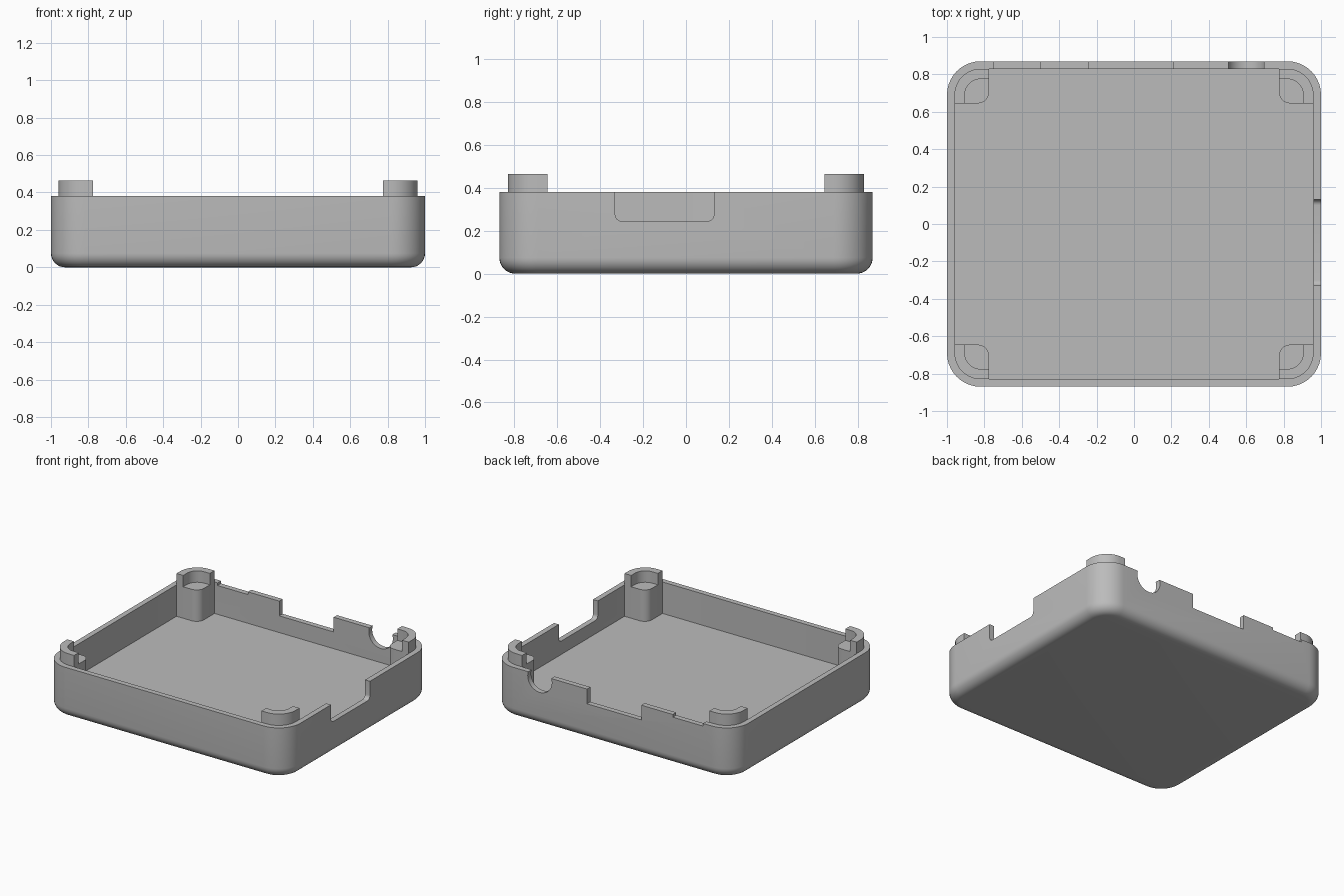
import bpy, bmesh, math

cube = bpy.data.objects.get("Cube")
if cube:
    bpy.data.objects.remove(cube, do_unlink=True)

grey = bpy.data.materials.new("plain grey")
grey.use_nodes = True
colour = (0.5, 0.5, 0.5, 1)
grey.diffuse_color = colour
grey.node_tree.nodes["Principled BSDF"].inputs["Base Color"].default_value = colour

HX, HY, RIM, WALL, CORNER, FILLET, FLOOR = 1.0, 0.87, 0.38, 0.04, 0.18, 0.075, 0.145
IX, IY, IR = HX - WALL, HY - WALL, CORNER - WALL


def arc(cx, cy, r, start, end, steps=10):
    angles = [math.radians(start + (end - start) * i / steps) for i in range(steps + 1)]
    return [(cx + r * math.cos(a), cy + r * math.sin(a)) for a in angles]


def rounded_rect(inset):
    r = CORNER - inset
    x, y = HX - CORNER, HY - CORNER
    return (arc(x, y, r, 0, 90) + arc(-x, y, r, 90, 180)
            + arc(-x, -y, r, 180, 270) + arc(x, -y, r, 270, 360))


def loft(name, rings):
    """Skin a closed solid through rings of 3D points."""
    bm = bmesh.new()
    loops = [[bm.verts.new(p) for p in ring] for ring in rings]
    n = len(loops[0])
    for a, b in zip(loops, loops[1:]):
        for i in range(n):
            j = (i + 1) % n
            bm.faces.new((a[i], a[j], b[j], b[i]))
    bm.faces.new(loops[0][::-1])
    bm.faces.new(loops[-1])
    bmesh.ops.recalc_face_normals(bm, faces=bm.faces)
    mesh = bpy.data.meshes.new(name)
    bm.to_mesh(mesh)
    bm.free()
    obj = bpy.data.objects.new(name, mesh)
    bpy.context.collection.objects.link(obj)
    mesh.materials.append(grey)
    return obj


def activate(obj):
    bpy.ops.object.select_all(action='DESELECT')
    obj.select_set(True)
    bpy.context.view_layer.objects.active = obj


def smooth(obj):
    activate(obj)
    bpy.ops.object.shade_smooth_by_angle(angle=math.radians(35))


def prism(name, outline, z0, z1):
    return loft(name, [[(x, y, z) for x, y in outline] for z in (z0, z1)])


# Open tray with filleted underside
rings = []
for i in range(9):
    a = math.radians(90 * i / 8)
    rings.append((FILLET * (1 - math.sin(a)), FILLET * (1 - math.cos(a))))
rings += [(0, RIM), (WALL, RIM), (WALL, FLOOR)]
tray = loft("tray", [[(x, y, z) for x, y in rounded_rect(inset)] for inset, z in rings])

# Openings: back wall profiles are (x, z), side wall profile is (y, z)
TOP = 0.5


def slot(a, b, z):
    return [(a, z), (b, z), (b, TOP), (a, TOP)]


back_cuts = [slot(-0.24, 0.21, 0.27), slot(-0.75, -0.5, 0.36),
             arc(0.6, 0.35, 0.1, 0, 348, 29)]
r = 0.03
side_cut = (arc(-0.33 + r, 0.245 + r, r, 180, 270, 6)
            + arc(0.13 - r, 0.245 + r, r, 270, 360, 6) + [(0.13, TOP), (-0.33, TOP)])
cutters = [loft("back_cutter", [[(x, y, z) for x, z in p] for y in (IY - 0.02, HY + 0.05)])
           for p in back_cuts]
cutters.append(loft("side_cutter", [[(x, y, z) for y, z in side_cut]
                                    for x in (IX - 0.02, HX + 0.05)]))
for cutter in cutters:
    cutter.hide_render = True
    activate(tray)
    mod = tray.modifiers.new("opening", 'BOOLEAN')
    mod.operation = 'DIFFERENCE'
    mod.solver = 'EXACT'
    mod.object = cutter
    bpy.ops.object.modifier_apply(modifier=mod.name)
    bpy.data.objects.remove(cutter, do_unlink=True)
smooth(tray)

# Corner pillars with raised locating lips
PX, PY, LIP = 0.775, 0.645, 0.055
cx, cy = IX - IR, IY - IR
outer = arc(cx, cy, IR, 0, 90) + [(PX, IY)]
pillar = outer + arc(PX + 0.06, PY + 0.06, 0.06, 180, 270, 8) + [(IX, PY)]
lip = (outer + [(PX, IY - LIP)] + arc(cx, cy, IR - LIP, 90, 0)
       + [(IX - LIP, PY), (IX, PY)])
for sx, side in ((1, "left"), (-1, "right")):
    for sy, end in ((1, "back"), (-1, "front")):
        for part, outline, z0, z1 in (("pillar", pillar, FLOOR - 0.01, RIM),
                                      ("lip", lip, RIM - 0.01, 0.465)):
            smooth(prism(f"{end}_{side}_{part}",
                         [(x * sx, y * sy) for x, y in outline], z0, z1))
